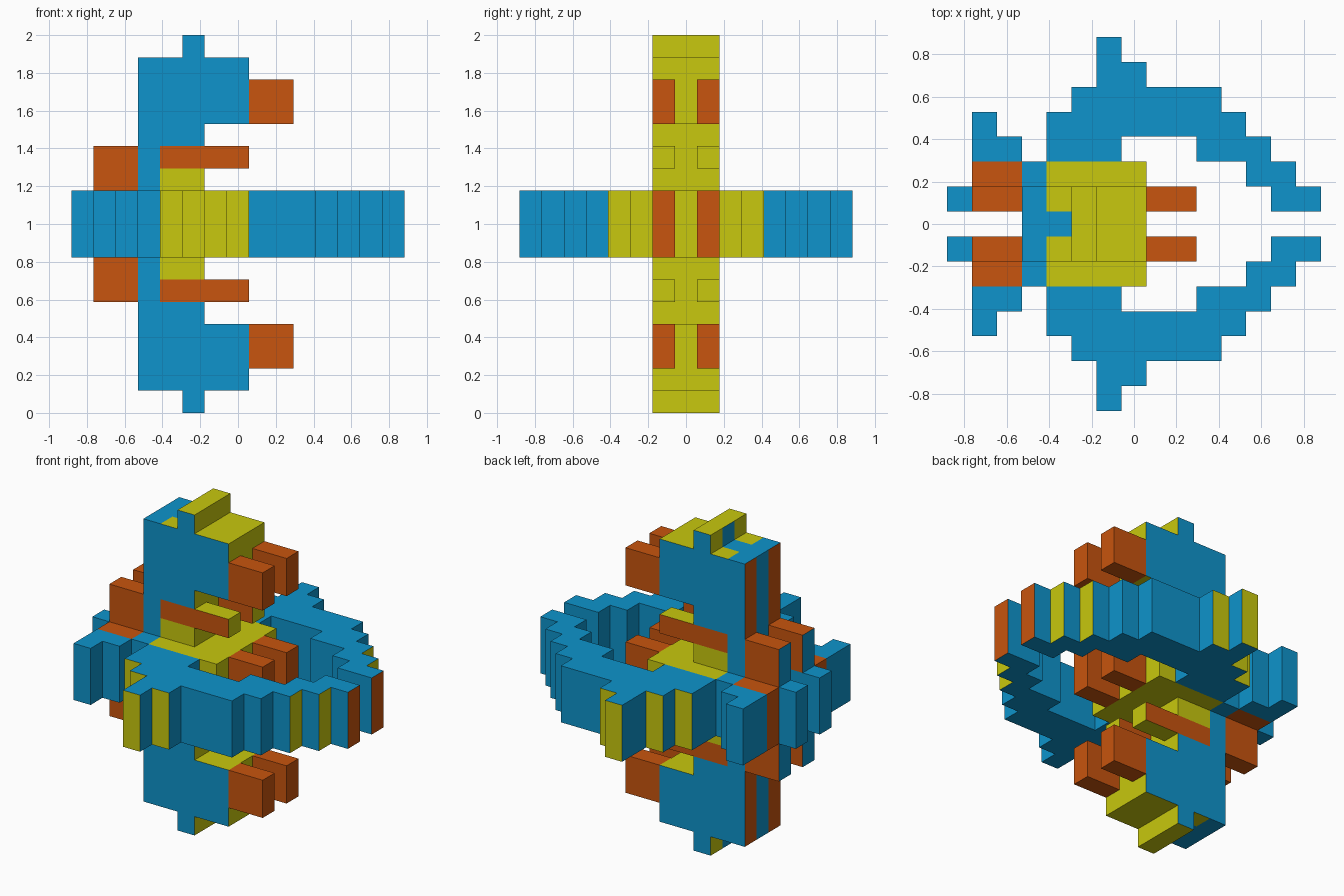
import bpy, bmesh, math
from mathutils import Vector

if "Cube" in bpy.data.objects:
    bpy.data.objects.remove(bpy.data.objects["Cube"])

U = 2 / 17  # block size: the model is 17 blocks tall


def material(name, rgb):
    m = bpy.data.materials.new(name)
    m.diffuse_color = (*rgb, 1)
    m.use_nodes = True
    m.node_tree.nodes["Principled BSDF"].inputs["Base Color"].default_value = m.diffuse_color
    return m


BLUE, YELLOW, ORANGE = 0, 1, 2
MATS = [material("blue", (0.0044, 0.296, 0.604)),
        material("yellow", (0.578, 0.578, 0.0044)),
        material("orange", (0.578, 0.089, 0.0044))]


def blocks(boxes):
    """Fill inclusive block ranges (i0, i1, j0, j1, k0, k1), mirrored in y and z."""
    cells = set()
    for i0, i1, j0, j1, k0, k1 in boxes:
        for i in range(i0, i1 + 1):
            for j in range(j0, j1 + 1):
                for k in range(k0, k1 + 1):
                    cells |= {(i, sj * j, sk * k) for sj in (1, -1) for sk in (1, -1)}
    return cells


# Colour rules: axis a (0=x, 1=y, 2=z) and sign s give the face direction
def wing_colour(i, j, k, a, s):
    if a == 1 and s * j > 0 and -3 <= i <= 0:
        return YELLOW
    if a == 0 and s > 0 and i >= 5:
        return ORANGE if abs(j) == 1 else YELLOW
    return BLUE


def tail_colour(i, j, k, a, s):
    if abs(j) == 2 and i >= -6 and (a == 2 or (a == 0 and s < 0)):
        return ORANGE
    return BLUE


def plate_colour(i, j, k, a, s):
    if a == 0:
        return YELLOW if s > 0 else BLUE
    return BLUE if i == -4 else YELLOW


def fin_colour(i, j, k, a, s):
    k = abs(k)
    if a == 2:
        return BLUE if i == -4 or (i == -3 and j == 0) else YELLOW
    if a == 1:
        return {2: YELLOW, 3: ORANGE}.get(k, BLUE) if i >= -3 else BLUE
    if s > 0:
        return YELLOW
    if k == 8:
        return YELLOW if j else BLUE
    return ORANGE if j and k >= 4 else BLUE


def bar_colour(i, j, k, a, s):
    return ORANGE if a == 1 else YELLOW


def tail_block_colour(i, j, k, a, s):
    return BLUE if a == 0 and s < 0 else ORANGE


def peg_colour(*_):
    return ORANGE


# Rows of the flat ring: (first x, last x, y)
WINGS = [(-1, -1, 7), (-1, 0, 6), (-2, 3, 5), (-3, 4, 4), (-3, -1, 3),
         (3, 5, 3), (5, 6, 2), (6, 7, 1)]
TAIL = [(-6, -6, 4), (-6, -5, 3), (-6, -5, 2), (-7, -5, 1)]

PARTS = {
    "side_wings": (blocks([(a, b, j, j, 0, 1) for a, b, j in WINGS]), wing_colour),
    "tail_fins": (blocks([(a, b, j, j, 0, 1) for a, b, j in TAIL]), tail_colour),
    "centre_plate": (blocks([(-4, 0, 0, 2, 0, 1)]), plate_colour),
    "upright_fins": (blocks([(-4, -2, 0, 1, 2, 4), (-4, 0, 0, 1, 5, 7),
                             (-2, -2, 0, 1, 8, 8)]), fin_colour),
    "side_bars": (blocks([(-1, 0, 1, 1, 3, 3)]), bar_colour),
    "tail_blocks": (blocks([(-6, -5, 1, 1, 2, 3)]), tail_block_colour),
    "front_pegs": (blocks([(1, 2, 1, 1, 0, 1), (1, 2, 1, 1, 5, 6)]), peg_colour),
}
SOLID = set().union(*(cells for cells, _ in PARTS.values()))


def build(name, cells, colour):
    """Skin the outside of the blocks, then merge flat areas of one colour."""
    bm = bmesh.new()
    for c in sorted(cells):
        for a in range(3):
            for s in (1, -1):
                near = list(c)
                near[a] += s
                if tuple(near) in SOLID:
                    continue
                n, t = Vector((0, 0, 0)), Vector((0, 0, 0))
                n[a], t[(a + 1) % 3] = s, 1
                b = n.cross(t)
                mid = Vector(c) + n / 2
                quad = [mid + (p * t + q * b) / 2
                        for p, q in ((-1, -1), (1, -1), (1, 1), (-1, 1))]
                f = bm.faces.new([bm.verts.new(v * U + Vector((0, 0, 1))) for v in quad])
                f.material_index = colour(*c, a, s)
    bmesh.ops.remove_doubles(bm, verts=bm.verts, dist=0.001)
    bmesh.ops.dissolve_limit(bm, angle_limit=math.radians(1), verts=bm.verts,
                             edges=bm.edges, delimit={'MATERIAL'})
    mesh = bpy.data.meshes.new(name)
    bm.to_mesh(mesh)
    bm.free()
    for m in MATS:
        mesh.materials.append(m)
    bpy.context.collection.objects.link(bpy.data.objects.new(name, mesh))


for part, (part_cells, rule) in PARTS.items():
    build(part, part_cells, rule)
